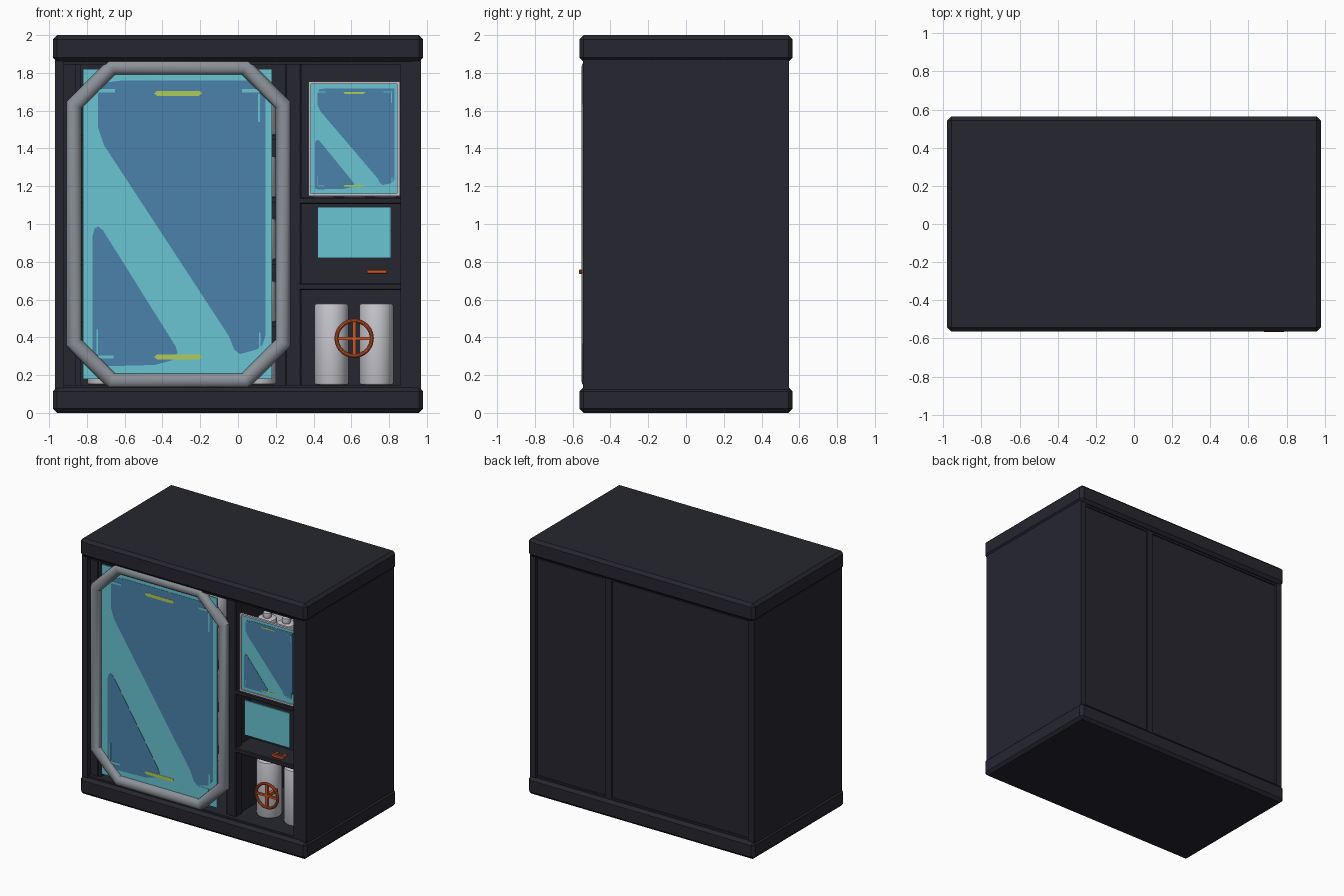
import bpy, bmesh, math
from mathutils import Matrix, Vector

if "Cube" in bpy.data.objects:
    bpy.data.objects.remove(bpy.data.objects["Cube"])


def mat(name, r, g, b):
    m = bpy.data.materials.new(name)
    m.diffuse_color = (r, g, b, 1)
    m.use_nodes = True
    m.node_tree.nodes["Principled BSDF"].inputs["Base Color"].default_value = m.diffuse_color
    return m


SHELL = mat("dark_shell", .019, .019, .029)
CYAN = mat("cyan_glass", .138, .56, .64)
BLUE = mat("blue_reflection", .069, .225, .40)
LIME = mat("lime_strip", .43, .60, .11)
STEEL = mat("steel_grey", .262, .287, .319)
PALE = mat("pale_metal", .56, .56, .61)
ORANGE = mat("orange_paint", .60, .095, .022)


def finish(name, bm, material, smooth=False):
    bmesh.ops.recalc_face_normals(bm, faces=bm.faces)
    me = bpy.data.meshes.new(name)
    bm.to_mesh(me)
    bm.free()
    me.materials.append(material)
    if smooth:
        me.polygons.foreach_set("use_smooth", [True] * len(me.polygons))
        me.set_sharp_from_angle(angle=math.radians(35))
    ob = bpy.data.objects.new(name, me)
    bpy.context.scene.collection.objects.link(ob)
    return ob


def box(name, material, x0, x1, y0, y1, z0, z1, bevel=0):
    bm = bmesh.new()
    bmesh.ops.create_cube(bm, size=1)
    for v in bm.verts:
        v.co = Vector(((x0 + x1) / 2 + v.co.x * (x1 - x0),
                       (y0 + y1) / 2 + v.co.y * (y1 - y0),
                       (z0 + z1) / 2 + v.co.z * (z1 - z0)))
    if bevel:
        bmesh.ops.bevel(bm, geom=bm.edges[:], offset=bevel, segments=1, affect='EDGES')
    return finish(name, bm, material)


def cylinder(name, material, x, y, z0, z1, r, bevel=.01, sides=32):
    bm = bmesh.new()
    bmesh.ops.create_cone(bm, cap_ends=True, segments=sides, radius1=r, radius2=r,
                          depth=z1 - z0, matrix=Matrix.Translation((x, y, (z0 + z1) / 2)))
    rims = [e for e in bm.edges if abs(e.verts[0].co.z - e.verts[1].co.z) < 1e-5]
    bmesh.ops.bevel(bm, geom=rims, offset=bevel, segments=2, affect='EDGES', profile=.5)
    return finish(name, bm, material, True)


def plate(name, material, pts, y, depth=.002):
    """Thin plate from (x, z) outline, front face at y."""
    bm = bmesh.new()
    f = bm.faces.new([bm.verts.new((px, y, pz)) for px, pz in pts])
    ext = bmesh.ops.extrude_face_region(bm, geom=[f])
    for v in ext['geom']:
        if isinstance(v, bmesh.types.BMVert):
            v.co.y += depth
    return finish(name, bm, material)


def loft(name, material, rings):
    """Closed tube through a closed list of closed sections."""
    bm = bmesh.new()
    vs = [[bm.verts.new(p) for p in ring] for ring in rings]
    for i, a in enumerate(vs):
        b = vs[(i + 1) % len(vs)]
        for j in range(len(a)):
            k = (j + 1) % len(a)
            bm.faces.new((a[j], a[k], b[k], b[j]))
    return finish(name, bm, material, True)


# Cabinet shell
for name, z0, z1 in (("base_slab", 0, .135), ("top_slab", 1.86, 2)):
    box(name, SHELL, -.98, .98, -.565, .565, z0, z1, .022)
for s, side in ((-1, "left"), (1, "right")):
    a, b = sorted((s * .97, s * .92))
    box(side + "_wall", SHELL, a, b, -.545, .545, .12, 1.87)
    a, b = sorted((s * .935, s * .86))
    box(side + "_front_post", SHELL, a, b, -.512 if s < 0 else -.54, -.42, .12, 1.87)
box("back_panel", SHELL, -.95, .95, .50, .525, .12, 1.87)
box("divider", SHELL, .27, .32, -.49, .537, .12, 1.87)
box("divider_post", SHELL, .25, .335, -.505, -.42, .12, 1.87, .008)
box("left_window_jamb", SHELL, -.87, -.835, -.50, -.42, .12, 1.87)
box("floor_trim", SHELL, -.95, .95, -.535, .535, .12, .148)
box("ceiling_trim", SHELL, -.95, .95, -.535, .535, 1.845, 1.87)

# Right column shelves and recess
for name, z0, z1 in (("upper_shelf", 1.105, 1.14), ("lower_shelf", .65, .685)):
    box(name, SHELL, .31, .93, -.505, .51, z0, z1, .006)
box("console_back", SHELL, .31, .93, -.30, -.27, .67, 1.12)

# Octagonal tube around the large window
R, SIDES = .04, 16
rings = []
for i in range(SIDES):
    t = math.tau * i / SIDES
    d = R * math.cos(t)
    w, h, c = .553 + d, .83 + d, .20 + d * (2 - math.sqrt(2))
    o = [(w, h - c), (w - c, h), (c - w, h), (-w, h - c),
         (-w, c - h), (c - w, -h), (w - c, -h), (w, c - h)]
    rings.append([(-.315 + x, -.513 + R * math.sin(t), 1 + z) for x, z in o])
loft("window_tube_frame", STEEL, rings)

# Painted window: outlines given as fractions of the pane
REFLECTION = [(.08, .81), (.08, .92), (.10, .955), (.20, .963), (.965, .963), (.965, .14),
              (.95, .11), (.92, .095), (.83, .08), (.80, .095), (.77, .14), (.11, .755)]
CORNER = [(.05, .05), (.05, .46), (.06, .485), (.08, .492), (.105, .48),
          (.49, .105), (.50, .085), (.47, .06), (.38, .045), (.08, .04)]


def rect(u0, u1, v0, v1):
    return [(u0, v0), (u0, v1), (u1, v1), (u1, v0)]


def window(prefix, x0, x1, z0, z1, y):
    box(prefix + "_pane", CYAN, x0, x1, y, y + .012, z0, z1)

    def put(name, material, pts, lift):
        plate(prefix + name, material,
              [(x0 + u * (x1 - x0), z0 + v * (z1 - z0)) for u, v in pts], y - lift)
    put("_large_reflection", BLUE, REFLECTION, .002)
    put("_small_reflection", BLUE, CORNER, .002)
    # corner ticks
    for i, r in enumerate((rect(.84, .94, .925, .935), rect(.925, .937, .83, .92),
                           rect(.07, .08, .08, .16), rect(.08, .16, .066, .076),
                           rect(.84, .93, .07, .08), rect(.93, .94, .08, .15),
                           rect(.08, .17, .925, .935))):
        put("_tick_%d" % i, CYAN, r, .004)
    # light strips
    for n, v in (("_upper_strip", .921), ("_lower_strip", .07)):
        put(n, LIME, [(.375, v), (.39, v + .008), (.62, v + .008), (.63, v),
                      (.61, v - .008), (.395, v - .008)], .004)


window("large_window", -.82, .18, .18, 1.82, -.515)
window("small_window", .385, .845, 1.16, 1.74, -.505)

# Thin metal frame of the small window
fx0, fx1, fz0, fz1, ft = .372, .857, 1.148, 1.755, .014
for name, a, b, c, d in (("left", fx0, fx0 + ft, fz0, fz1), ("right", fx1 - ft, fx1, fz0, fz1),
                         ("bottom", fx0 + ft, fx1 - ft, fz0, fz0 + ft),
                         ("top", fx0 + ft, fx1 - ft, fz1 - ft, fz1)):
    box("small_frame_" + name, PALE, a, b, -.513, -.495, c, d)

# Console screen and handle
box("console_screen", CYAN, .42, .81, -.52, -.508, .82, 1.09)
box("console_handle", ORANGE, .68, .79, -.567, -.55, .735, .76, .005)
for x in (.70, .77):
    box("handle_mount", ORANGE, x - .008, x + .008, -.555, -.50, .74, .755)

# Gas tanks in the lower bay
for x in (.495, .733):
    cylinder("gas_tank", PALE, x, -.32, .148, .58, .09, .012)

# Valve wheel: rim, spokes and hub
cx, cy, cz = .615, -.52, .395
loft("valve_wheel_rim", ORANGE, [
    [(cx + (.093 + .011 * math.cos(b)) * math.cos(a), cy + .011 * math.sin(b),
      cz + (.093 + .011 * math.cos(b)) * math.sin(a))
     for b in (math.tau * j / 10 for j in range(10))]
    for a in (math.tau * i / 40 for i in range(40))])
box("valve_spoke_horizontal", ORANGE, cx - .093, cx + .093, cy - .008, cy + .008, cz - .008, cz + .008)
box("valve_spoke_vertical", ORANGE, cx - .01, cx + .01, cy - .008, cy + .008, cz - .093, cz + .093)
box("valve_stem", ORANGE, cx - .012, cx + .012, cy, -.40, cz - .012, cz + .012)

# Canisters behind the small window
for ix in range(3):
    for iy in range(2):
        x, y = .45 + .165 * ix, -.28 + .18 * iy
        cylinder("small_canister", PALE, x, y, 1.14, 1.66, .07, .015, 20)
        cylinder("small_canister_cap", PALE, x, y, 1.655, 1.70, .03, .006, 16)

# Racked canisters behind the large window
for k in range(5):
    z = .15 + .33 * k
    if k:
        box("rack_shelf", SHELL, -.93, .28, -.25, .51, z - .025, z)
    for ix in range(5):
        for iy in range(2):
            cylinder("rack_canister", PALE, -.72 + .21 * ix, -.12 + .24 * iy,
                     z, z + .22, .08, .012, 20)
